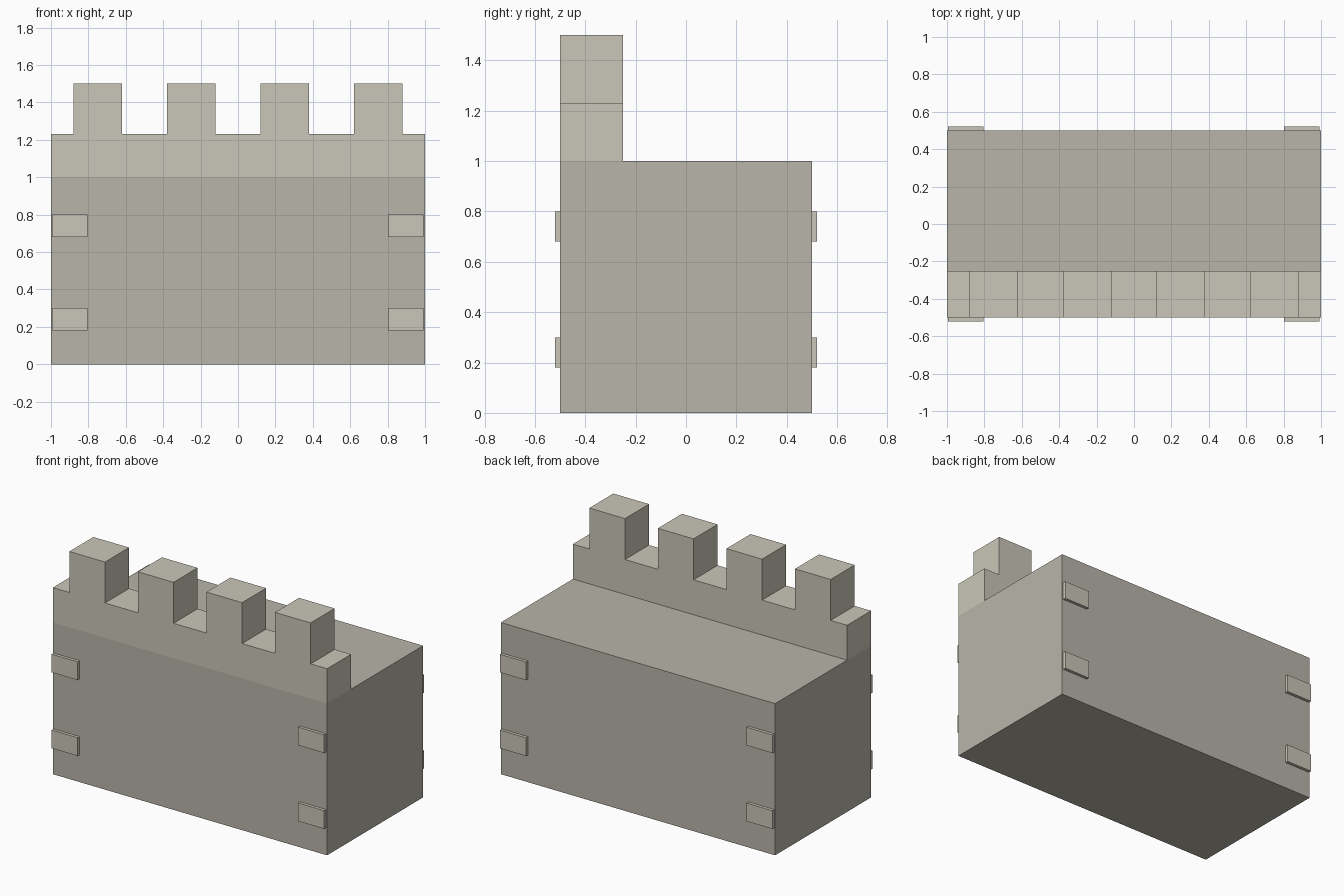
import bpy, bmesh

if "Cube" in bpy.data.objects:
    bpy.data.objects.remove(bpy.data.objects["Cube"])


def material(name, rgb):
    m = bpy.data.materials.new(name)
    m.diffuse_color = (*rgb, 1)
    m.use_nodes = True
    m.node_tree.nodes["Principled BSDF"].inputs["Base Color"].default_value = m.diffuse_color
    return m


dark_stone = material("dark_stone", (0.48, 0.46, 0.40))
light_stone = material("light_stone", (0.59, 0.57, 0.48))


def extrude_profile(name, points, y0, y1, mat):
    """Extrude a front-view (x, z) outline from y0 to y1."""
    bm = bmesh.new()
    face = bm.faces.new([bm.verts.new((x, y0, z)) for x, z in points])
    ext = bmesh.ops.extrude_face_region(bm, geom=[face])
    verts = [v for v in ext["geom"] if isinstance(v, bmesh.types.BMVert)]
    bmesh.ops.translate(bm, vec=(0, y1 - y0, 0), verts=verts)
    bmesh.ops.recalc_face_normals(bm, faces=bm.faces)
    me = bpy.data.meshes.new(name)
    bm.to_mesh(me)
    bm.free()
    me.materials.append(mat)
    ob = bpy.data.objects.new(name, me)
    bpy.context.collection.objects.link(ob)
    return ob


def rect(x0, x1, z0, z1):
    return [(x0, z0), (x1, z0), (x1, z1), (x0, z1)]


# Main wall block
extrude_profile("wall_body", rect(-1, 1, 0, 1), -0.5, 0.5, dark_stone)

# Parapet with four merlons along the front edge
outline = [(1, 1), (-1, 1), (-1, 1.23)]
for cx in (-0.75, -0.25, 0.25, 0.75):
    l, r = cx - 0.13, cx + 0.13
    outline += [(l, 1.23), (l, 1.5), (r, 1.5), (r, 1.23)]
outline.append((1, 1.23))
extrude_profile("parapet", outline, -0.5, -0.25, light_stone)

# Raised stones near the corners, front and back
for side, y0, y1 in (("front", -0.52, -0.5), ("back", 0.5, 0.52)):
    for end, cx in (("left", -0.9), ("right", 0.897)):
        for level, z in (("lower", 0.18), ("upper", 0.68)):
            extrude_profile(f"{side}_{end}_{level}_stone",
                            rect(cx - 0.095, cx + 0.095, z, z + 0.12),
                            y0, y1, light_stone)
